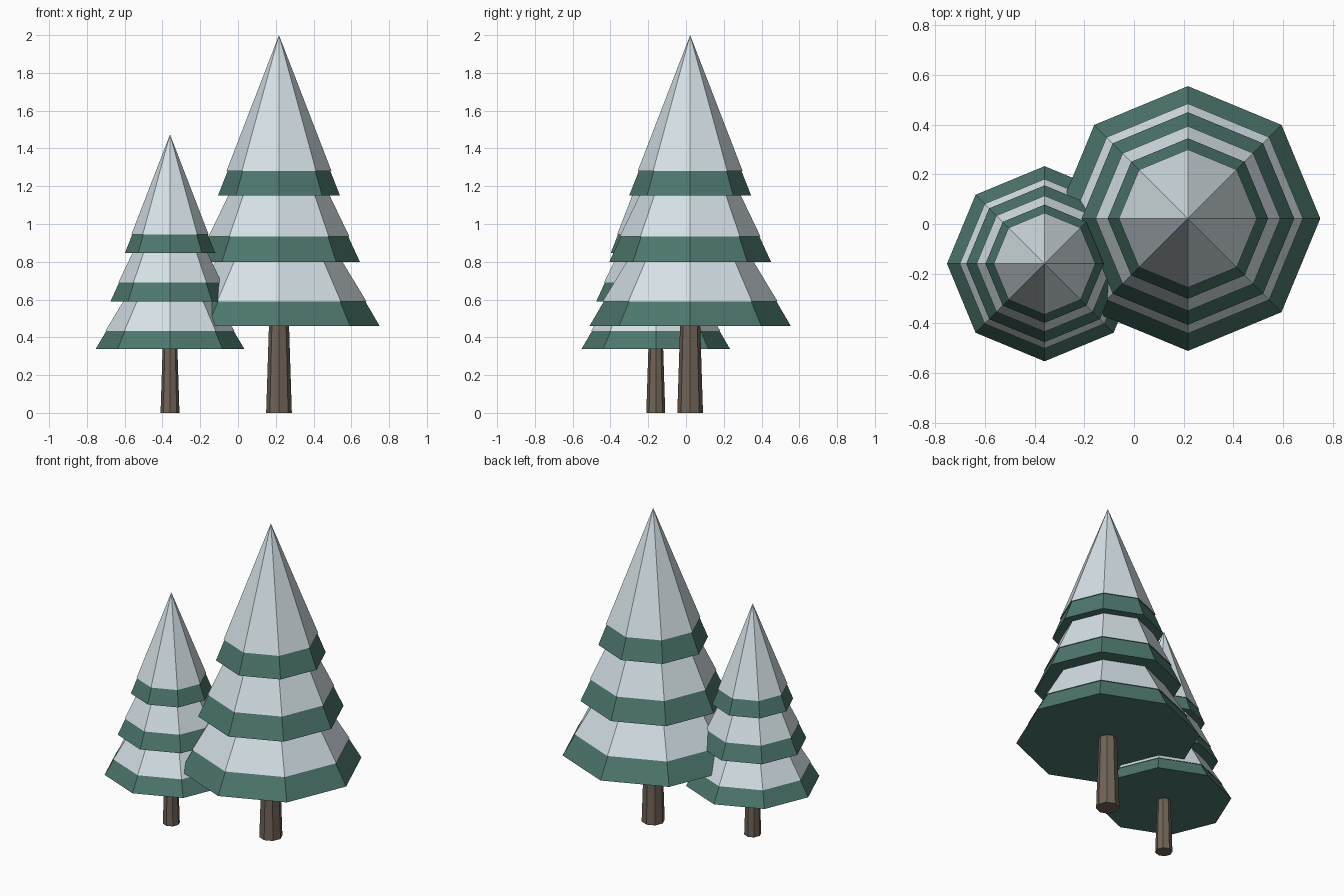
import bpy
import bmesh
from math import cos, sin, pi

SIDES = 8

old = bpy.data.objects.get("Cube")
if old:
    bpy.data.objects.remove(old, do_unlink=True)


def make_material(name, rgb):
    mat = bpy.data.materials.new(name)
    mat.use_nodes = True
    color = (*rgb, 1.0)
    mat.diffuse_color = color
    mat.node_tree.nodes["Principled BSDF"].inputs["Base Color"].default_value = color
    return mat


needles = make_material("needle green", (0.075, 0.185, 0.155))
snow = make_material("snow white", (0.70, 0.79, 0.83))
bark = make_material("bark brown", (0.16, 0.125, 0.097))


def lathe(name, profile, mats, center, scale, snow_z=None):
    """Octagonal solid from (radius, height) pairs; radius 0 gives a tip."""
    bm = bmesh.new()
    rings = []
    for r, z in profile:
        if r == 0:
            rings.append([bm.verts.new((0, 0, z * scale))])
        else:
            rings.append([bm.verts.new((r * scale * cos(2 * pi * i / SIDES),
                                        r * scale * sin(2 * pi * i / SIDES),
                                        z * scale)) for i in range(SIDES)])
    for low, high in zip(rings, rings[1:]):
        for i in range(SIDES):
            j = (i + 1) % SIDES
            if len(high) == 1:
                bm.faces.new((low[i], low[j], high[0]))
            else:
                bm.faces.new((low[i], low[j], high[j], high[i]))
    bm.faces.new(rings[0][::-1])
    if len(rings[-1]) > 1:
        bm.faces.new(rings[-1])
    # Everything above the snow line is white
    if snow_z is not None:
        for f in bm.faces:
            f.material_index = int(f.calc_center_median().z > (snow_z + 0.001) * scale)
    bm.normal_update()
    mesh = bpy.data.meshes.new(name)
    bm.to_mesh(mesh)
    bm.free()
    for m in mats:
        mesh.materials.append(m)
    obj = bpy.data.objects.new(name, mesh)
    obj.location = (*center, 0)
    bpy.context.collection.objects.link(obj)
    return obj


# Tier: bottom radius, bottom height, snow line radius and height, top radius and height
TIERS = {
    "lower": (0.533, 0.46, 0.457, 0.59, 0.30, 0.86),
    "middle": (0.428, 0.80, 0.366, 0.935, 0.24, 1.21),
    "upper": (0.323, 1.15, 0.272, 1.28, 0, 2.0),
}
SNOW_LIP = 0.006


def build_tree(prefix, center, scale):
    # Tapered trunk
    lathe(prefix + "_trunk", [(0.068, 0), (0.052, 0.5)], [bark], center, scale)
    # Stacked branch tiers with a thin overhanging snow layer
    for tier, (r0, z0, r1, z1, r2, z2) in TIERS.items():
        profile = [(r0, z0), (r1, z1), (r1 + SNOW_LIP, z1), (r2, z2)]
        lathe(f"{prefix}_{tier}_branches", profile, [needles, snow],
              center, scale, z1)


build_tree("tall_tree", (0.217, 0.022), 1.0)
build_tree("small_tree", (-0.36, -0.16), 0.737)
